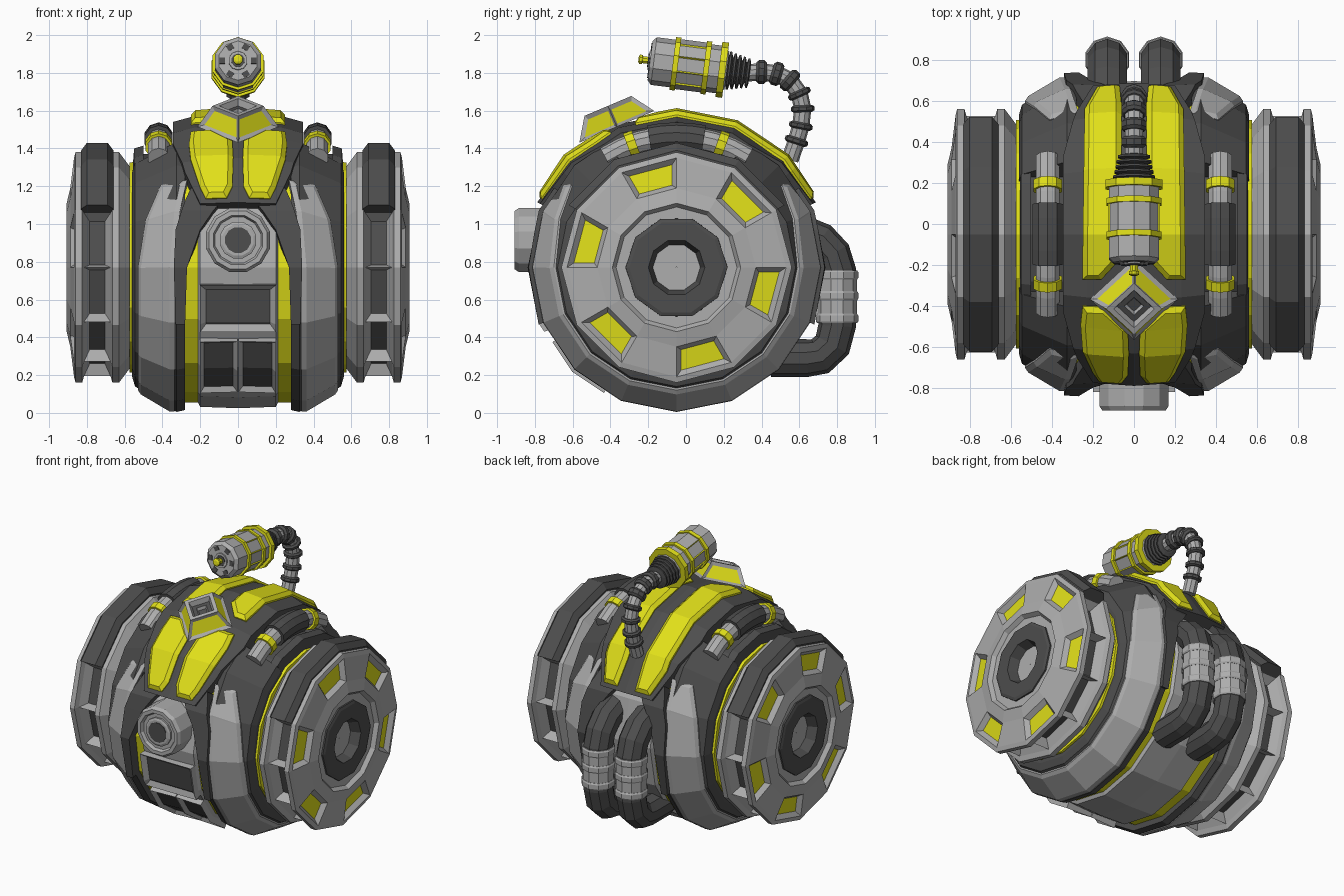
import bpy, bmesh
from math import sin, cos, radians, degrees, atan2, hypot
from mathutils import Vector, Matrix

if "Cube" in bpy.data.objects:
    bpy.data.objects.remove(bpy.data.objects["Cube"])

YC, ZC, STEP = -0.05, 0.77, 22.5      # drum axis and 16-sided step
MATS = {}
for key, c in dict(grey=(.42, .42, .42), dark=(.075, .075, .075), yellow=(.75, .74, .01)).items():
    MATS[key] = bpy.data.materials.new(key)
    MATS[key].diffuse_color = (*c, 1)


def finish(name, bm, cols, mirror=False):
    me = bpy.data.meshes.new(name)
    bm.to_mesh(me)
    bm.free()
    for c in cols:
        me.materials.append(MATS[c])
    ob = bpy.data.objects.new(name, me)
    bpy.context.collection.objects.link(ob)
    if mirror:
        ob.modifiers.new("mirror", 'MIRROR')
    return ob


def point(x, r, a, step=STEP):
    """Point on a regular polygon of corner radius r around the drum axis."""
    r *= cos(radians(step / 2)) / cos(radians(a % step - step / 2))
    return Vector((x, YC + r * cos(radians(a)), ZC + r * sin(radians(a))))


def angles(a0, a1, step):
    mids = [k * step for k in range(-40, 60) if a0 + 1 < k * step < a1 - 1]
    return [a0] + mids + [a1]


def skin(bm, loops, closed):
    """Bridge equal closed loops of vertices, capping the ends if open."""
    n = len(loops[0])
    pairs = list(zip(loops, loops[1:])) + ([(loops[-1], loops[0])] if closed else [])
    for p, q in pairs:
        for j in range(n):
            k = (j + 1) % n
            bm.faces.new((p[j], p[k], q[k], q[j]))
    if not closed:
        bm.faces.new(loops[0])
        bm.faces.new(loops[-1])
    bmesh.ops.recalc_face_normals(bm, faces=bm.faces[:])


def ring_mesh(profile, a0=0, a1=360, step=STEP):
    bm = bmesh.new()
    full = a1 - a0 == 360
    al = angles(a0, a1, step)
    if full:
        al = al[:-1]
    skin(bm, [[bm.verts.new(point(x, r, a, step)) for x, r in profile] for a in al], full)
    return bm


def ring(name, col, profile, a0=0, a1=360, step=STEP):
    return finish(name, ring_mesh(profile, a0, a1, step), [col], True)


def lerp(table, t):
    for p, q in zip(table, table[1:]):
        if t <= q[0] + 1e-6:
            f = (t - p[0]) / (q[0] - p[0])
            return [u + (v - u) * f for u, v in zip(p[1:], q[1:])]
    return table[-1][1:]


def patch(name, cols, rows, prof, h, t=0, d=0, nx=1, mirror=True):
    """Curved panel on the drum: rows of (angle, x0, x1), with a skirt and an inset face."""
    bm = bmesh.new()
    grid = []
    al = sorted(set(angles(rows[0][0], rows[-1][0], STEP)) | {r[0] for r in rows})
    for a in al:
        x0, x1 = lerp(rows, a)
        xs = [x0 + (x1 - x0) * j / nx for j in range(nx + 1)]
        grid.append([bm.verts.new(point(x, lerp(prof, abs(x))[0] + h, a)) for x in xs])
    for p, q in zip(grid, grid[1:]):
        for j in range(nx):
            bm.faces.new((p[j], p[j + 1], q[j + 1], q[j]))
    bm.normal_update()
    f = bm.faces[:][0]
    c = f.calc_center_median()
    if f.normal.dot(Vector((0, c.y - YC, c.z - ZC))) < 0:
        bmesh.ops.reverse_faces(bm, faces=bm.faces[:])
        bm.normal_update()
    top = bm.faces[:]
    if t:
        bmesh.ops.inset_region(bm, faces=top, thickness=t, depth=d, use_boundary=True, use_even_offset=True)
        for f in top:
            f.material_index = len(cols) - 1
    res = bmesh.ops.extrude_edge_only(bm, edges=[e for e in bm.edges if e.is_boundary])
    for v in [g for g in res["geom"] if isinstance(g, bmesh.types.BMVert)]:
        v.co.y = YC + (v.co.y - YC) * .84
        v.co.z = ZC + (v.co.z - ZC) * .84
    return finish(name, bm, cols, mirror)


def tube_mesh(x, pts, n=10, straight=False):
    """Sweep an n-gon along (y, z, radius) points in a plane of constant x."""
    bm = bmesh.new()
    loops = []
    for i, (y, z, r) in enumerate(pts):
        a, b = (pts[0], pts[-1]) if straight else (pts[max(i - 1, 0)], pts[min(i + 1, len(pts) - 1)])
        t = Vector((0, b[0] - a[0], b[1] - a[1])).normalized()
        side = Vector((0, -t.z, t.y))
        ring_ = [(radians(360 * (k + .5) / n)) for k in range(n)]
        loops.append([bm.verts.new(Vector((x + r * cos(w), y, z)) + side * (r * sin(w))) for w in ring_])
    skin(bm, loops, False)
    return bm


def tube(name, col, x, pts, n=10, straight=False):
    return finish(name, tube_mesh(x, pts, n, straight), [col], x != 0)


# Drum body
LOW = [(0, .745), (.33, .755), (.56, .62)]
TOP = [(0, .82), (.25, .80), (.345, .77), (.56, .62)]
ring("inner_core", "dark", [(0, .3), (0, .6), (.52, .6), (.56, .5), (.56, .3)])
ring("barrel_channel", "yellow", [(0, .5), (0, .715), (.285, .715), (.285, .5)])
ring("barrel", "grey", [(0, .5), (0, .745), (.2, .738), (.22, .70), (.22, .5)])
ring("side_shell", "dark", [(.28, .5), (.28, .755), (.325, .765), (.545, .63), (.56, .58), (.56, .5)], 118, 422)
ring("tube_bay_rim", "dark", [(.5, .5), (.5, .645), (.55, .63), (.56, .5)], 62, 118)
patch("top_shell", ["dark"], [(25, 0, .2), (40, 0, .28), (60, 0, .345), (120, 0, .345), (140, 0, .28), (155, 0, .2)],
      TOP, 0, nx=3)
patch("side_panel", ["grey"], [(142, .27, .41), (158, .31, .49), (180, .335, .53), (360, .335, .53),
      (382, .31, .49), (398, .27, .41)], LOW, .012, .025, .012)
arch = [(147, 0, .25), (153, .09, .28), (165, .2, .33), (180, .27, .34), (202.5, .28, .33)]
patch("front_arch", ["dark"], arch, LOW, .035)
patch("back_arch", ["dark"], [(180 - a, p, q) for a, p, q in reversed(arch)], LOW, .035)

# Yellow armour panels
patch("front_top_panel", ["yellow"], [(116, .14, .25), (124, .03, .26), (135, .025, .25), (148, .03, .2), (153, .06, .17)],
      TOP, .008, .025, .02)
patch("back_top_panel", ["yellow"], [(27, .07, .18), (40, .06, .24), (98, .06, .25), (106, .16, .25)], TOP, .008, .025, .022)

# Face details
patch("face_vent", ["grey", "dark"], [(187, -.2, .2), (206, -.2, .2)], LOW, .035, .03, -.03, mirror=False)
patch("face_window", ["grey", "dark"], [(211, .003, .2), (240, .003, .2)], LOW, .03, .022, -.025)
tube("eye_housing", "grey", 0, [(-.6, .915, .175), (-.885, .915, .175), (-.907, .915, .16), (-.907, .915, .135),
     (-.885, .915, .125), (-.885, .915, .05)], 12, True)
tube("eye_ring", "grey", 0, [(-.8, .915, .1), (-.897, .915, .1), (-.903, .915, .085)], 12, True)
tube("eye_lens", "dark", 0, [(-.8, .915, .07), (-.907, .915, .07)], 12, True)

# Wheels: window ladder round the tread, yellow pockets on the outer face
bm = ring_mesh([(.56, .26), (.57, .53), (.63, .61), (.665, .61), (.675, .575), (.815, .575), (.825, .61), (.86, .61),
                (.868, .58), (.888, .42), (.907, .34), (.88, .32), (.88, .26)], step=30)
ladder, pockets = [], []
for f in bm.faces:
    c = f.calc_center_median()
    a, r = degrees(atan2(c.z - ZC, c.y - YC)) % 360, hypot(c.y - YC, c.z - ZC)
    if abs(c.x - .745) < .01 and r > .5 and not 30 < a < 150:
        ladder.append(f)
    if abs(c.x - .878) < .004 and r > .4 and abs((a - 15) % 60 - 30) < 5:
        pockets.append(f)
for faces, thick, depth, m in ((ladder, .03, -.06, 1), (pockets, .025, -.03, 2)):
    bmesh.ops.inset_individual(bm, faces=faces, thickness=thick, depth=depth, use_even_offset=True)
    for f in faces:
        f.material_index = m
finish("wheel", bm, ["grey", "dark", "yellow"], True)
ring("wheel_tread", "dark", [(.66, .55), (.66, .62), (.69, .66), (.80, .66), (.83, .62), (.83, .55)], 30, 150, 30)
ring("wheel_hub", "dark", [(.78, .275), (.89, .27), (.897, .25), (.897, .15), (.83, .125), (.78, .125)], step=36)
tube_cap = ring("wheel_hub_cap", "grey", [(.78, .002), (.832, .002), (.832, .13), (.78, .13)], step=36)
ring("axle_ring", "yellow", [(.5, .4), (.5, .565), (.575, .555), (.575, .4)])


# Hoses in the shoulder bays
def arc(a0, a1, rad, n=4):
    return [(YC + .69 * cos(radians(a)), ZC + .69 * sin(radians(a)), rad)
            for a in (a0 + (a1 - a0) * i / n for i in range(n + 1))]


tube("shoulder_hose", "grey", .42, arc(57, 123, .06, 8))
tube("shoulder_hose_sleeve", "dark", .42, arc(78, 102, .078))
for i, a in enumerate((70, 110)):
    tube(f"shoulder_hose_band_{i}", "yellow", .42, arc(a - 2, a + 2, .073, 1))

# Rear exhaust pipes
tube("rear_pipe", "dark", .13, [(.5, .96, .1), (.62, .945, .1), (.71, .91, .1), (.775, .84, .1), (.80, .76, .1),
     (.80, .46, .1), (.775, .36, .1), (.71, .3, .1), (.64, .29, .1), (.45, .29, .1)])
tube("rear_pipe_sleeve", "grey", .13, [(.8, .48, .104), (.8, .75, .104)])
for i, z in enumerate((.5, .62, .73)):
    tube(f"rear_pipe_band_{i}", "grey", .13, [(.8, z - .025, .106), (.8, z - .015, .112), (.8, z + .015, .112),
                                              (.8, z + .025, .106)])

# Diamond emblem block on the brow
bm = bmesh.new()
bmesh.ops.create_cone(bm, cap_ends=True, segments=4, radius1=.215, radius2=.135, depth=.12)
bm.normal_update()
cap = [f for f in bm.faces if f.normal.z > .9]
sides = [f for f in bm.faces if abs(f.normal.z) < .9]
bmesh.ops.inset_individual(bm, faces=sides, thickness=.022, depth=-.012, use_even_offset=True)
for f in sides:
    f.material_index = 2
for thick, depth, m in ((.025, 0, 0), (.012, -.035, 1), (.025, 0, 0), (.008, -.02, 1)):
    bmesh.ops.inset_individual(bm, faces=cap, thickness=thick, depth=depth, use_even_offset=True)
    cap[0].material_index = m
ob = finish("brow_diamond", bm, ["grey", "dark", "yellow"])
ob.matrix_world = Matrix.Translation((0, -.39, 1.57)) @ Matrix.Rotation(radians(23), 4, 'X')


# Periscope head along a slightly tilted axis
def ax(*pairs):
    return [(-.19 + .992 * s, 1.865 - .127 * s, r) for s, r in pairs]


tube("scope_head", "grey", 0, ax((0, .105), (.02, .127), (.38, .127), (.41, .1)), 10, True)
for i, (s, w, r) in enumerate(((.135, .014, .141), (.30, .014, .141), (.385, .018, .147))):
    tube(f"scope_band_{i}", "yellow", 0, ax((s - w, r), (s + w, r)), 10, True)
bm = tube_mesh(0, ax((.14, .133), (.3, .133)), 10, True)
rails = [f for f in bm.faces if abs(f.normal.x) > .7]
for f in bm.faces:
    f.material_index = 0 if f in rails else 1
bmesh.ops.inset_individual(bm, faces=rails, thickness=.014, depth=-.012, use_even_offset=True)
for f in rails:
    f.material_index = 1
finish("scope_side_frames", bm, ["yellow", "grey"])
tube("scope_nose_ring", "grey", 0, ax((.02, .055), (-.008, .05)), 10, True)
tube("scope_nose_socket", "dark", 0, ax((.02, .036), (-.012, .036)), 10, True)
tube("scope_tip", "yellow", 0, ax((.0, .02), (-.04, .02), (-.042, .027), (-.056, .027), (-.062, .015)), 8, True)
bm = bmesh.new()
tilt = Matrix.Translation((0, -.19, 1.865)) @ Matrix.Rotation(radians(-7.3), 4, 'X')
for k in range(6):
    m = tilt @ Matrix.Rotation(radians(60 * k + 30), 4, 'Y') @ Matrix.Translation((0, .006, .083))
    bmesh.ops.create_cube(bm, size=1, matrix=m @ Matrix.Diagonal((.034, .02, .03, 1)))
finish("scope_nose_slots", bm, ["dark"])

# Bellows and jointed neck
bellows = []
for i in range(5):
    s, r = .41 + i * .025, .105 - i * .006
    bellows += [(s, r - .025), (s + .006, r), (s + .016, r), (s + .022, r - .025)]
tube("neck_bellows", "dark", 0, ax(*bellows), 12, True)
neck = [(.32, 1.80), (.40, 1.805), (.48, 1.795), (.55, 1.76), (.6, 1.69), (.618, 1.61), (.608, 1.52), (.585, 1.44), (.55, 1.34)]
tube("neck_cable", "grey", 0, [(y, z, .046) for y, z in neck])
for i in range(1, 8):
    p = Vector(neck[i])
    t = (Vector(neck[i + 1]) - Vector(neck[i - 1])).normalized()
    w = .028 if i < 4 else .018
    tube(f"neck_joint_{i}", "dark", 0, [(*(p + t * k * w), r) for k, r in ((-1, .05), (-.5, .063), (.5, .063), (1, .05))], 10, True)

for m in bpy.data.materials:
    if m.users and not m.is_grease_pencil:
        m.use_nodes = True
        m.node_tree.nodes["Principled BSDF"].inputs["Base Color"].default_value = m.diffuse_color
